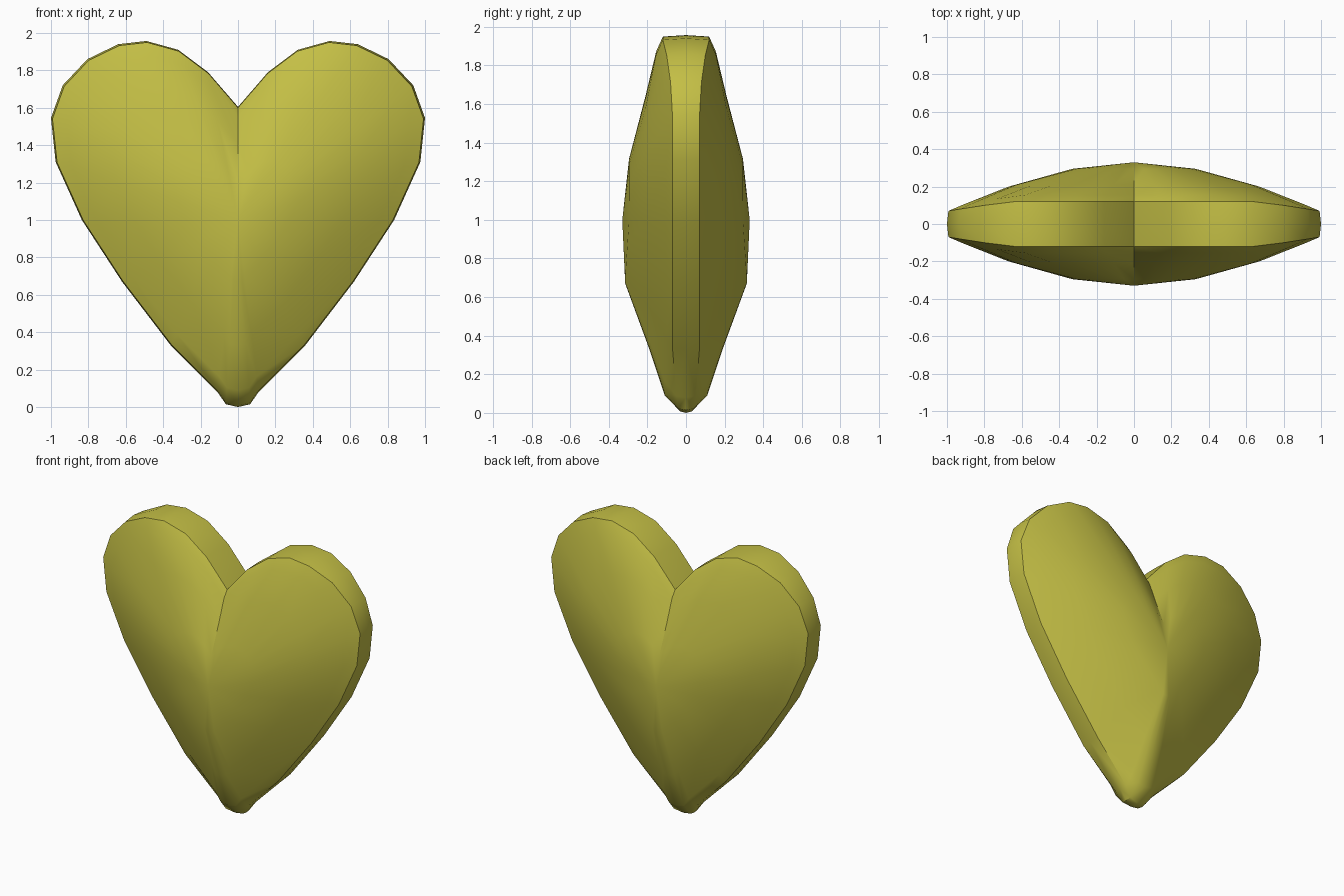
import bpy, bmesh, math

if "Cube" in bpy.data.objects:
    bpy.data.objects.remove(bpy.data.objects["Cube"])

# Right half of the outline, notch to tip: x, z, rim half-thickness, inner-ring depths
half = [
    (0.00, 1.605, 0.12), (0.16, 1.79, 0.12), (0.32, 1.91, 0.12), (0.49, 1.957, 0.12),
    (0.64, 1.94, 0.12), (0.805, 1.86, 0.10), (0.937, 1.72, 0.08), (1.00, 1.545, 0.07),
    (0.975, 1.31, 0.07), (0.835, 1.00, 0.07), (0.62, 0.67, 0.07), (0.36, 0.33, 0.07),
    (0.11, 0.08, 0.05), (0.065, 0.015, 0.04), (0.00, 0.00, 0.03)]
outline = half + [(-x, z, e) for x, z, e in reversed(half[1:-1])]
CENTRE_Z = 1.0


def depth(t, z, edge):
    """Depth of the puffed face at ring fraction t along the spoke to an outline point."""
    low = min(1, max(0, (1.0 - z) / 0.9))        # 1 at the tip, 0 on the lobes
    if t == 0.33:
        return 0.295 + 0.02 * low
    if t == 0.67:
        return (0.21 if z > 1.6 else 0.20) - 0.01 * low
    if t == 0.91:
        return 0.11 if z < 0.2 else edge + 0.035
    return edge


bm = bmesh.new()


def ring(t, side):
    s = 0.992 if t == 1 and side else t          # rim bulges a little in the middle
    return [bm.verts.new((x * s, side * depth(t, z, e), CENTRE_Z + (z - CENTRE_Z) * s))
            for x, z, e in outline]


def bridge(a, b):
    n = len(a)
    for i in range(n):
        j = (i + 1) % n
        bm.faces.new((a[i], a[j], b[j], b[i]))


# Rim middle loop, then concentric rings up to the centre on both faces
middle = ring(1, 0)
for side in (-1, 1):
    previous = middle
    for t in (1, 0.91, 0.67, 0.33):
        loop = ring(t, side)
        bridge(previous, loop)
        previous = loop
    hub = bm.verts.new((0, side * 0.33, CENTRE_Z))
    for i in range(len(previous)):
        bm.faces.new((previous[i], previous[(i + 1) % len(previous)], hub))

bmesh.ops.recalc_face_normals(bm, faces=bm.faces)
mesh = bpy.data.meshes.new("heart")
bm.to_mesh(mesh)
bm.free()
heart = bpy.data.objects.new("heart", mesh)
bpy.context.collection.objects.link(heart)

# Olive yellow material
mat = bpy.data.materials.new("olive_yellow")
mat.diffuse_color = (0.55, 0.52, 0.06, 1)
mat.use_nodes = True
mat.node_tree.nodes["Principled BSDF"].inputs["Base Color"].default_value = mat.diffuse_color
mesh.materials.append(mat)

bpy.context.view_layer.objects.active = heart
heart.select_set(True)
bpy.ops.object.shade_smooth_by_angle(angle=math.radians(40))
